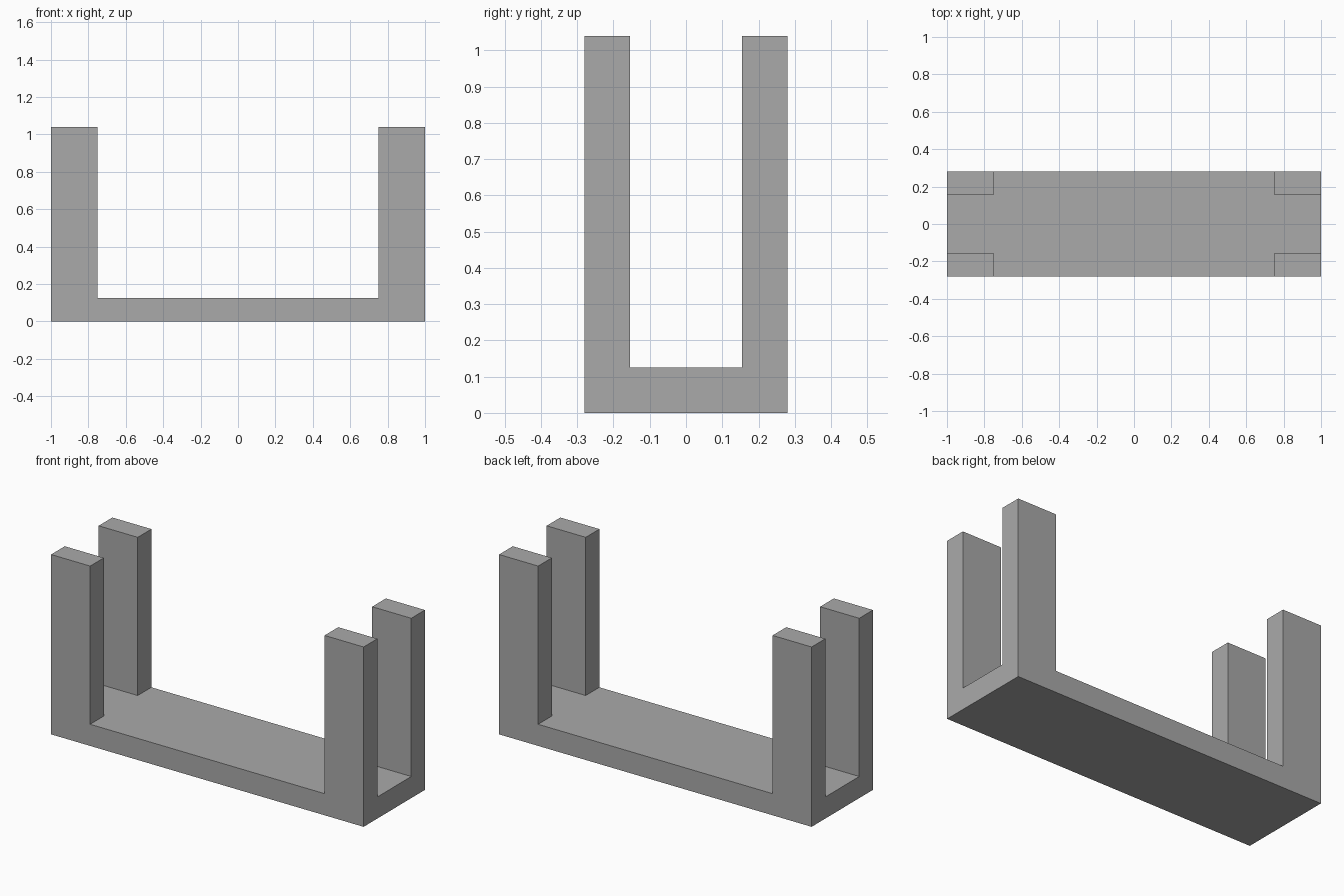
import bpy
import bmesh
import math
from mathutils import Matrix, Vector

cube = bpy.data.objects.get("Cube")
if cube:
    bpy.data.objects.remove(cube, do_unlink=True)

HALF_X, HALF_Y = 1.0, 0.28
BASE_H, TOTAL_H = 0.125, 1.04
POST_X, POST_Y = 0.25, 0.125

grey = bpy.data.materials.new("plain grey")
colour = (0.4, 0.4, 0.4, 1.0)
grey.use_nodes = True
grey.diffuse_color = colour
grey.node_tree.nodes["Principled BSDF"].inputs["Base Color"].default_value = colour

# Base slab
bm = bmesh.new()
bmesh.ops.create_cube(bm, size=1, matrix=Matrix.Translation((0, 0, BASE_H / 2))
                      @ Matrix.Diagonal((2 * HALF_X, 2 * HALF_Y, BASE_H, 1)))

# Cut lines around the footprint of each corner post
inner_x, inner_y = HALF_X - POST_X, HALF_Y - POST_Y
for axis, offset in ((Vector((1, 0, 0)), inner_x), (Vector((0, 1, 0)), inner_y)):
    for side in (-1, 1):
        bmesh.ops.bisect_plane(bm, geom=bm.verts[:] + bm.edges[:] + bm.faces[:],
                               plane_co=axis * offset * side, plane_no=axis)

# Raise the four corner posts out of the slab
bm.normal_update()
corners = []
for face in bm.faces:
    centre = face.calc_center_median()
    if face.normal.z > 0.9 and abs(centre.x) > inner_x and abs(centre.y) > inner_y:
        corners.append(face)
for face in bmesh.ops.extrude_discrete_faces(bm, faces=corners)["faces"]:
    bmesh.ops.translate(bm, verts=face.verts[:], vec=(0, 0, TOTAL_H - BASE_H))

# Merge coplanar faces so the sides run without seams
bmesh.ops.dissolve_limit(bm, angle_limit=math.radians(1),
                         verts=bm.verts[:], edges=bm.edges[:])
bmesh.ops.recalc_face_normals(bm, faces=bm.faces[:])

mesh = bpy.data.meshes.new("base_with_posts")
bm.to_mesh(mesh)
bm.free()
mesh.materials.append(grey)
frame = bpy.data.objects.new("base_with_posts", mesh)
bpy.context.collection.objects.link(frame)
